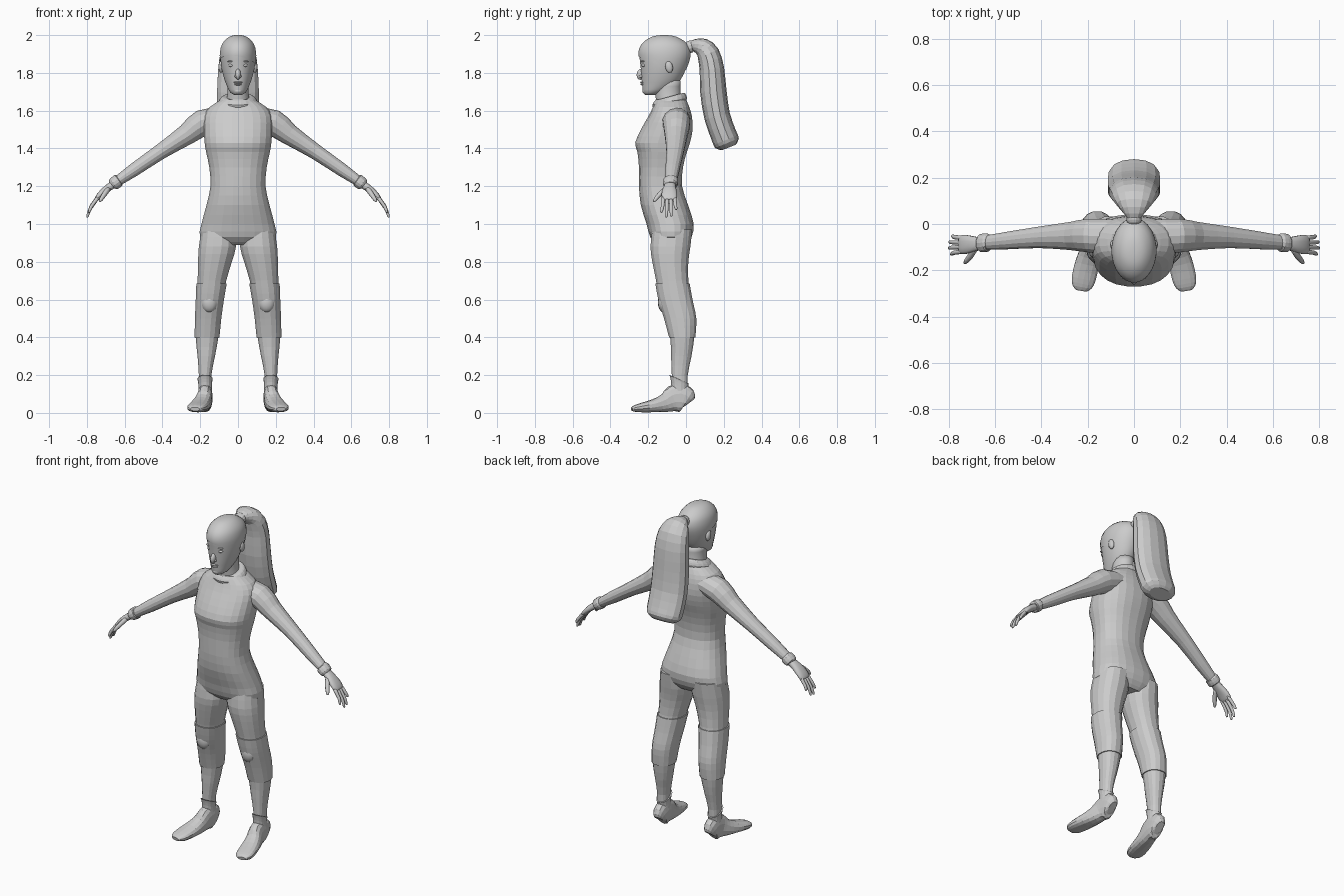
import bpy, bmesh, math
from mathutils import Vector, Matrix


def finish(name, bm, mirror=False, smooth=False):
    bmesh.ops.recalc_face_normals(bm, faces=bm.faces)
    me = bpy.data.meshes.new(name)
    bm.to_mesh(me)
    bm.free()
    ob = bpy.data.objects.new(name, me)
    bpy.context.collection.objects.link(ob)
    for f in me.polygons:
        f.use_smooth = smooth
    if mirror:
        ob.modifiers.new("mirror", 'MIRROR').use_mirror_merge = False
    return ob


def spline(rows, sub):
    """Catmull-Rom through rows of numbers."""
    out = []
    for i in range(len(rows) - 1):
        a, b = rows[max(i - 1, 0)], rows[i]
        c, d = rows[i + 1], rows[min(i + 2, len(rows) - 1)]
        for k in range(sub):
            t = k / sub
            out.append([q + 0.5 * t * (r - p + t * (2 * p - 5 * q + 4 * r - s + t * (3 * (q - r) + s - p)))
                        for p, q, r, s in zip(a, b, c, d)])
    return out + [list(rows[-1])]


def skin(stations, n, p=2.0):
    """Closed loft of superellipse rings given as (centre, u, v)."""
    bm = bmesh.new()
    rings = []
    for c, u, v in stations:
        ring = []
        for i in range(n):
            a = 2 * math.pi * (i + 0.5) / n
            x, y = math.cos(a), math.sin(a)
            x = math.copysign(abs(x) ** (2 / p), x)
            y = math.copysign(abs(y) ** (2 / p), y)
            ring.append(bm.verts.new(c + u * x + v * y))
        rings.append(ring)
    for r, s in zip(rings, rings[1:]):
        for i in range(n):
            j = (i + 1) % n
            bm.faces.new((r[i], r[j], s[j], s[i]))
    bm.faces.new(rings[0])
    bm.faces.new(rings[-1])
    return bm


def stack(rows, n=20, sub=2, p=2.0, grow=0.0, tilt=0.0):
    """Level rings: (z, centre x, half width, front y, back y)."""
    st = []
    for z, cx, w, f, b in spline(rows, sub):
        st.append((Vector((cx, (f + b) / 2, z)), Vector((w + grow, 0, 0)),
                   Vector((0, (b - f) / 2 + grow, tilt))))
    return skin(st, n, p)


def tube(rows, side, n=12, sub=2, p=2.0):
    """Rings along a path: (x, y, z, radius along side, other radius)."""
    rows = spline(rows, sub)
    pts = [Vector(r[:3]) for r in rows]
    side = Vector(side)
    st = []
    for i, r in enumerate(rows):
        t = (pts[min(i + 1, len(pts) - 1)] - pts[max(i - 1, 0)]).normalized()
        u = (side - t * side.dot(t)).normalized()
        st.append((pts[i], u * r[3], t.cross(u) * r[4]))
    return skin(st, n, p)


def blob(name, loc, scale, mirror=False, rx=0.0):
    bm = bmesh.new()
    m = Matrix.Translation(loc) @ Matrix.Rotation(rx, 4, 'X') @ Matrix.Diagonal((*scale, 1))
    bmesh.ops.create_uvsphere(bm, u_segments=14, v_segments=10, radius=1, matrix=m)
    return finish(name, bm, mirror, True)


# Torso, arms and legs, fused into one suit
torso = finish("body_suit", stack([
    (0.89, 0, .14, -.15, .0), (0.93, 0, .203, -.19, .03), (1.0, 0, .195, -.21, .042),
    (1.1, 0, .168, -.24, .012), (1.2, 0, .147, -.25, -.02), (1.3, 0, .153, -.25, -.015),
    (1.38, 0, .17, -.258, .005), (1.43, 0, .178, -.27, .022), (1.5, 0, .182, -.24, .036),
    (1.57, 0, .18, -.2, .032), (1.62, 0, .15, -.175, .018), (1.66, 0, .085, -.16, .0)], 24, 2, 2.3))
arm = finish("arms", tube([
    (.08, -.055, 1.565, .075, .055), (.19, -.05, 1.535, .074, .07), (.27, -.052, 1.475, .062, .056),
    (.41, -.058, 1.383, .047, .041), (.55, -.072, 1.287, .038, .035),
    (.655, -.082, 1.215, .03, .025)], (0, 1, 0), 14), True)
LEG = [(0.97, .105, .09, -.18, .035), (0.88, .109, .1, -.19, .025), (0.8, .122, .091, -.18, .014),
       (0.7, .138, .077, -.16, .014), (0.6, .149, .07, -.142, .03), (0.5, .158, .065, -.112, .05),
       (0.4, .164, .061, -.085, .045), (0.3, .168, .047, -.08, .03), (0.2, .174, .034, -.076, .01),
       (0.09, .175, .034, -.075, .01)]
leg = finish("legs", stack(LEG, 16, 2, 2.2), True)
for part in (arm, leg):
    mod = torso.modifiers.new("fuse", 'BOOLEAN')
    mod.operation, mod.solver, mod.object = 'UNION', 'EXACT', part
deps = bpy.context.evaluated_depsgraph_get()
fused = bpy.data.meshes.new_from_object(torso.evaluated_get(deps))
torso.modifiers.clear()
torso.data = fused
for part in (arm, leg):
    bpy.data.objects.remove(part)

# Knee sleeves with soft pads
finish("knee_sleeves", stack([(0.685, .14, .076, -.158, .015)] + LEG[4:7], 16, 3, 2.2, .006), True)
blob("knee_pads", (.152, -.115, .585), (.045, .034, .055), True)

# Collar and wrist cuffs
bm = stack([(1.635, 0, .098, -.175, .003), (1.65, 0, .102, -.18, .006),
            (1.67, 0, .088, -.168, -.002), (1.675, 0, .075, -.16, -.012)], 20, 2, 2.0, 0, .02)
finish("collar", bm)
finish("wrist_cuffs", tube([
    (.628, -.08, 1.234, .031, .027), (.634, -.08, 1.23, .04, .035),
    (.66, -.083, 1.21, .039, .033), (.666, -.083, 1.205, .028, .024)], (0, 1, 0), 14), True)

# Hands
finish("palms", tube([
    (.65, -.083, 1.215, .026, .02), (.685, -.086, 1.193, .032, .02), (.72, -.088, 1.165, .041, .017),
    (.745, -.089, 1.138, .041, .013), (.753, -.089, 1.128, .034, .008)], (0, 1, 0), 12, 2, 2.4), True, True)
for i, (y0, y1, z1, x1) in enumerate([(-.118, -.13, 1.06, .787), (-.099, -.104, 1.035, .797),
                                      (-.08, -.078, 1.04, .795), (-.061, -.052, 1.075, .783)]):
    mid = (.762 + (x1 - .762) * .55, (y0 + y1) / 2, 1.122 + (z1 - 1.122) * .45)
    finish("finger_%d" % (i + 1), tube([
        (.735, y0, 1.148, .0105, .011), (*mid, .0095, .0095),
        (x1, y1, z1 + .006, .007, .007), (x1 + .002, y1, z1, .003, .003)], (0, 1, 0), 8), True, True)
finish("thumbs", tube([
    (.685, -.1, 1.19, .015, .015), (.705, -.137, 1.16, .013, .013),
    (.725, -.162, 1.13, .01, .01), (.731, -.17, 1.118, .004, .004)], (1, 0, 0), 8), True, True)

# Feet and boot cuffs
finish("feet", tube([
    (.172, .018, .055, .022, .035), (.173, .005, .068, .036, .064), (.174, -.03, .08, .039, .077),
    (.177, -.07, .073, .04, .07), (.187, -.11, .053, .045, .05), (.202, -.17, .038, .052, .035),
    (.217, -.235, .028, .053, .025), (.224, -.27, .023, .043, .018),
    (.227, -.287, .02, .024, .01)], (1, 0, 0), 14, 2, 2.4), True)
finish("boot_cuffs", stack([
    (.1, .174, .036, -.078, .012), (.14, .174, .036, -.08, .011), (.17, .174, .038, -.086, .013),
    (.178, .174, .041, -.09, .016)], 16, 2, 2.0, 0, -.024), True)

# Neck and head
finish("neck", stack([(1.63, 0, .068, -.155, -.015), (1.69, 0, .057, -.165, -.028),
                      (1.76, 0, .058, -.17, -.028)], 16), smooth=True)
HEAD = [(1.683, 0, .02, -.215, -.16), (1.697, 0, .042, -.228, -.12), (1.73, 0, .059, -.232, -.06),
        (1.77, 0, .074, -.236, -.024), (1.82, 0, .087, -.24, .0), (1.87, 0, .093, -.246, .018),
        (1.91, 0, .092, -.249, .022), (1.95, 0, .081, -.232, .006), (1.98, 0, .055, -.195, -.036),
        (1.993, 0, .03, -.16, -.07), (1.997, 0, .008, -.125, -.105)]
finish("head", stack(HEAD, 24, 2), smooth=True)
blob("nose", (0, -.238, 1.793), (.015, .023, .03), rx=-.25)
blob("nostrils", (.01, -.238, 1.782), (.009, .012, .008), True)
blob("upper_lip", (0, -.228, 1.75), (.024, .015, .006))
blob("lower_lip", (0, -.226, 1.74), (.02, .015, .007))
blob("chin", (0, -.212, 1.705), (.025, .019, .018))
blob("eyes", (.034, -.222, 1.84), (.018, .014, .009), True)
blob("eyebrows", (.035, -.227, 1.861), (.022, .011, .005), True)
blob("ears", (.09, -.09, 1.832), (.013, .02, .032), True, .2)

# Swept-back hair cap, cut along a slanted hairline
bm = stack(HEAD, 24, 2, 2.0, .004)
cut = Vector((.16, .28, 1)).normalized()
bmesh.ops.bisect_plane(bm, geom=bm.verts[:] + bm.edges[:] + bm.faces[:], dist=1e-5,
                       plane_co=(0, -.25, 1.885), plane_no=cut, clear_inner=True)
bmesh.ops.translate(bm, verts=bm.verts, vec=(0, 0, .003))
finish("hair_cap", bm, smooth=True)

# Ponytail and its tie
finish("hair_tie", tube([(0, .005, 1.935, .028, .028), (0, .015, 1.937, .033, .033),
                         (0, .03, 1.94, .033, .033), (0, .038, 1.941, .026, .026)], (1, 0, 0), 12))
finish("ponytail", tube([
    (0, .02, 1.938, .022, .024), (0, .045, 1.944, .045, .034), (0, .085, 1.935, .075, .05),
    (0, .118, 1.9, .095, .06), (0, .137, 1.82, .107, .065), (0, .145, 1.7, .113, .07),
    (0, .165, 1.57, .115, .069), (0, .2, 1.47, .113, .069), (0, .217, 1.428, .105, .068),
    (0, .226, 1.405, .07, .04)], (1, 0, 0), 14, 2, 2.2))
